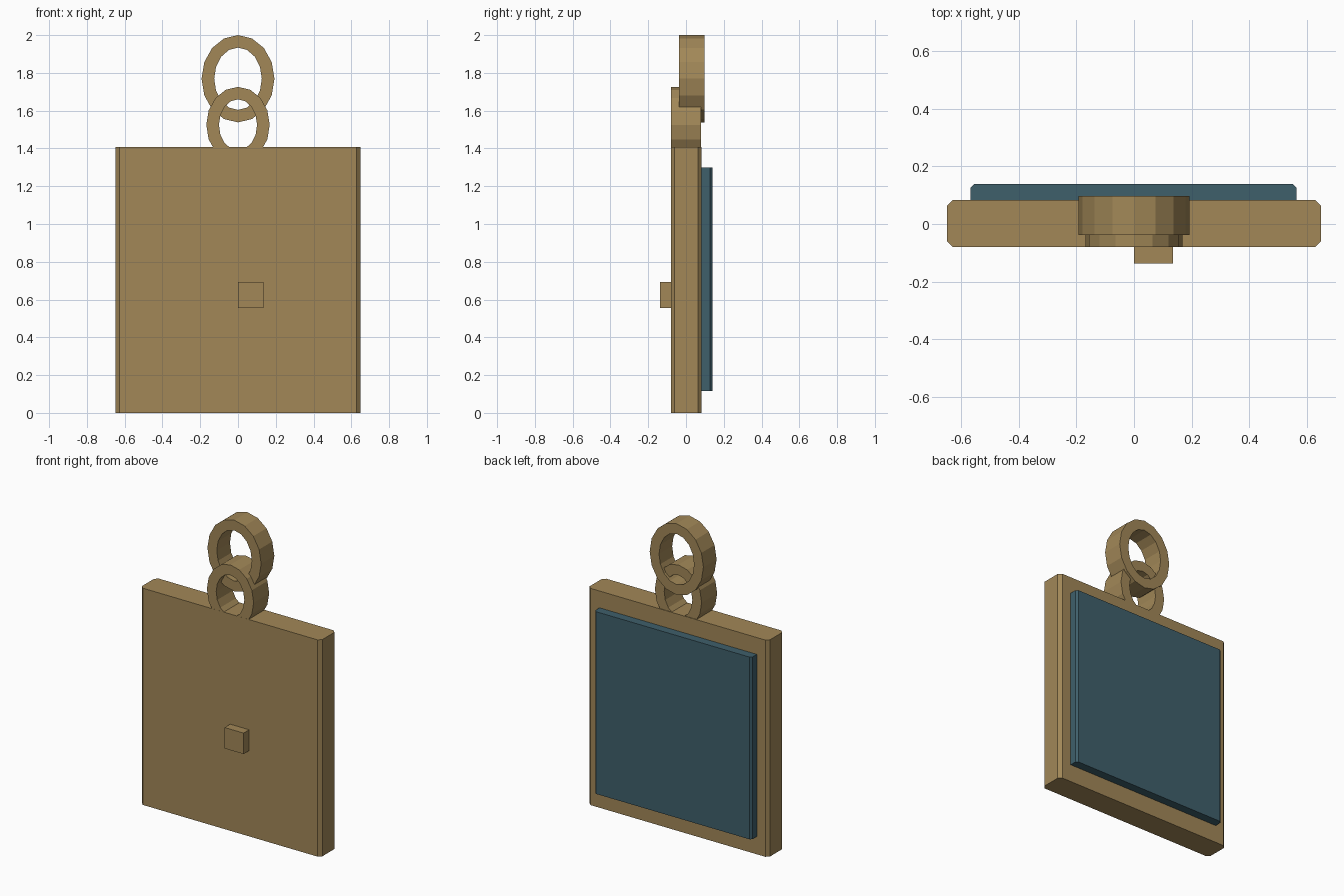
import bpy
import math

if "Cube" in bpy.data.objects:
    bpy.data.objects.remove(bpy.data.objects["Cube"])


def material(name, colour):
    m = bpy.data.materials.new(name)
    m.diffuse_color = (*colour, 1.0)
    m.use_nodes = True
    m.node_tree.nodes["Principled BSDF"].inputs["Base Color"].default_value = m.diffuse_color
    return m


bronze = material("bronze", (0.36, 0.245, 0.097))
slate_blue = material("slate blue", (0.049, 0.115, 0.147))


def make_object(name, verts, faces, mat):
    mesh = bpy.data.meshes.new(name)
    mesh.from_pydata(verts, [], faces)
    mesh.materials.append(mat)
    obj = bpy.data.objects.new(name, mesh)
    bpy.context.collection.objects.link(obj)
    return obj


def slab(name, outline, z0, z1, mat):
    """Extrude a counter-clockwise xy outline from z0 to z1."""
    n = len(outline)
    verts = [(x, y, z) for z in (z0, z1) for x, y in outline]
    faces = [tuple(reversed(range(n))), tuple(range(n, 2 * n))]
    faces += [(i, (i + 1) % n, n + (i + 1) % n, n + i) for i in range(n)]
    return make_object(name, verts, faces, mat)


def ring(name, z, outer, inner, y0, y1, mat, n=16):
    """Flat-sided oval ring whose axis runs along y."""
    loops = ((outer, y0), (outer, y1), (inner, y1), (inner, y0))
    verts = []
    for (rx, rz), y in loops:
        for i in range(n):
            a = 2 * math.pi * i / n
            verts.append((rx * math.cos(a), y, z + rz * math.sin(a)))
    faces = []
    for k in range(4):
        k2 = (k + 1) % 4
        for i in range(n):
            j = (i + 1) % n
            faces.append((k * n + j, k * n + i, k2 * n + i, k2 * n + j))
    return make_object(name, verts, faces, mat)


# Main plate with chamfered upright edges
w, y0, y1, c = 0.648, -0.08, 0.083, 0.02
slab("plate", [(-w + c, y0), (w - c, y0), (w, y0 + c), (w, y1 - c),
               (w - c, y1), (-w + c, y1), (-w, y1 - c), (-w, y0 + c)],
     0.0, 1.407, bronze)

# Raised back panel, chamfered on its outer upright edges
l, r, y0, y1, c = -0.567, 0.563, 0.08, 0.139, 0.013
slab("back_panel", [(l, y0), (r, y0), (r, y1 - c), (r - c, y1),
                    (l + c, y1), (l, y1 - c)], 0.115, 1.298, slate_blue)

# Small square stud on the front
slab("front_stud", [(0, -0.137), (0.136, -0.137), (0.136, -0.075), (0, -0.075)],
     0.556, 0.692, bronze)

# Hanging rings: the lower one is sunk into the plate
ring("lower_ring", 1.525, (0.168, 0.201), (0.101, 0.135), -0.0795, 0.0795, bronze)
ring("upper_ring", 1.769, (0.193, 0.231), (0.126, 0.165), -0.038, 0.097, bronze)
